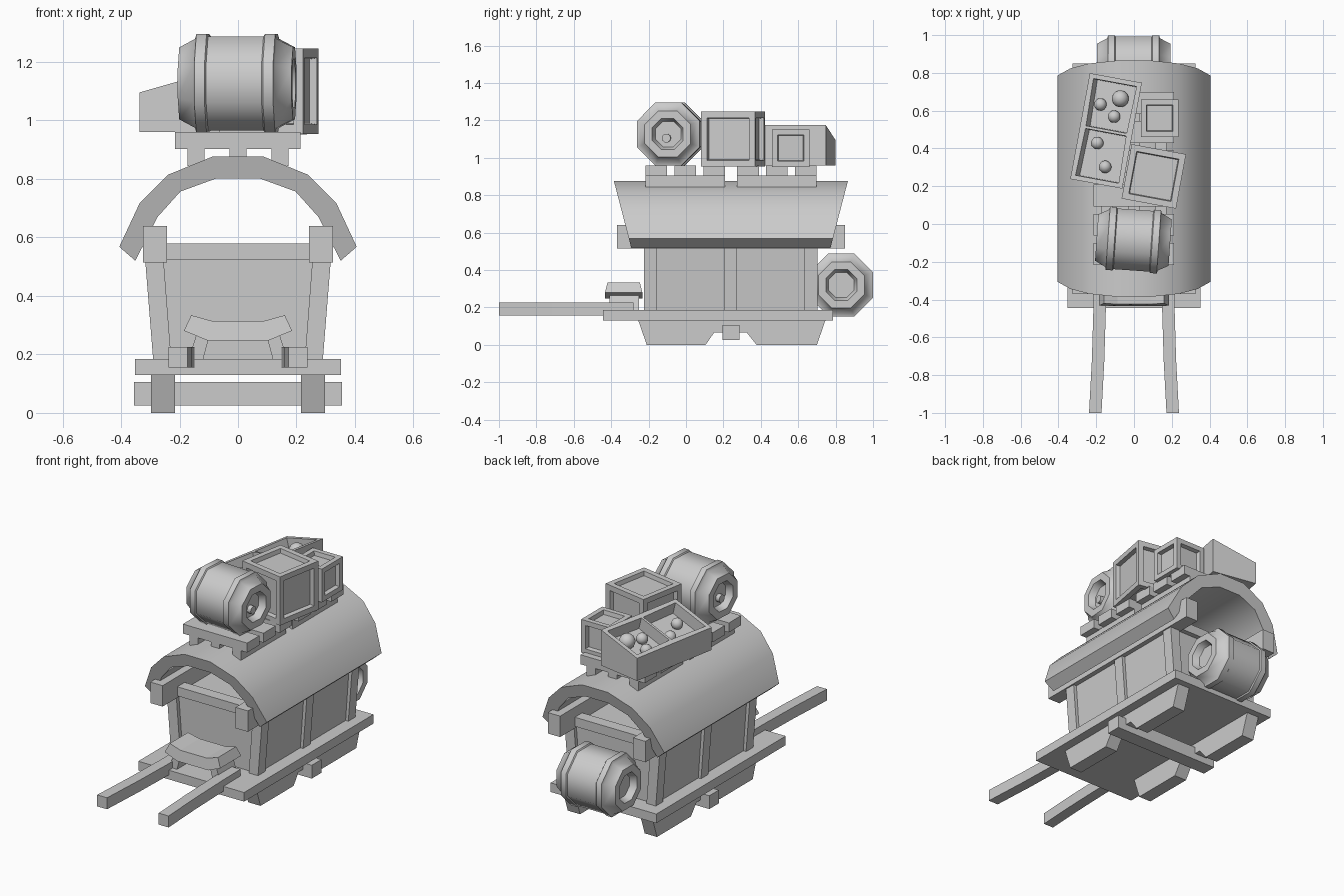
import bpy
import bmesh
import math
from mathutils import Vector

cube = bpy.data.objects.get("Cube")
if cube:
    bpy.data.objects.remove(cube, do_unlink=True)


def add_object(name, bm, location=(0, 0, 0), yaw=0, smooth=None):
    bmesh.ops.recalc_face_normals(bm, faces=bm.faces[:])
    mesh = bpy.data.meshes.new(name)
    bm.to_mesh(mesh)
    bm.free()
    obj = bpy.data.objects.new(name, mesh)
    bpy.context.collection.objects.link(obj)
    obj.location = location
    obj.rotation_euler.z = math.radians(yaw)
    if smooth:
        bpy.ops.object.select_all(action='DESELECT')
        obj.select_set(True)
        bpy.context.view_layer.objects.active = obj
        bpy.ops.object.shade_smooth_by_angle(angle=math.radians(smooth))
    return obj


def loft(rings):
    """Skin matching rings of points and cap both ends."""
    bm = bmesh.new()
    loops = [[bm.verts.new(p) for p in ring] for ring in rings]
    for a, b in zip(loops, loops[1:]):
        for i in range(len(a)):
            j = (i + 1) % len(a)
            bm.faces.new((a[i], a[j], b[j], b[i]))
    bm.faces.new(loops[0])
    bm.faces.new(loops[-1])
    bm.normal_update()
    return bm


def rect(x, y, z):
    return [(x[0], y[0], z), (x[1], y[0], z), (x[1], y[1], z), (x[0], y[1], z)]


def box(name, x, y, z):
    return add_object(name, loft([rect(x, y, z[0]), rect(x, y, z[1])]))


def mirrored(half):
    return half + [(-x, z) for x, z in reversed(half)]


def arch(name, outer, inner, y_mid, reach, smooth=None):
    """Curved slab along y; reach gives the half length at each height."""
    left_to_right = mirrored(outer)
    section = left_to_right + mirrored(inner)[::-1]
    rings = [[(x, y_mid + s * reach(z), z) for x, z in section] for s in (-1, 1)]
    add_object(name, loft(rings), smooth=smooth)


def barrel(name, location, yaw=0):
    half = [(.155, .068), (.195, .083), (.195, .123), (.14, .152),
            (.135, .168), (.1, .168), (.095, .161)]
    profile = half + [(-x, r) for x, r in reversed(half)]
    angles = [math.pi / 4 * (i + .5) for i in range(8)]
    grow = 1 / math.cos(math.pi / 8)
    rings = [[(x, r * grow * math.cos(a), r * grow * math.sin(a)) for a in angles]
             for x, r in profile]
    add_object(name, loft(rings), location, yaw, smooth=46)


def crate(name, size, border, location, yaw=0):
    bm = bmesh.new()
    bmesh.ops.create_cube(bm, size=size)
    faces = bm.faces[:]
    bmesh.ops.inset_individual(bm, faces=faces, thickness=border)
    bmesh.ops.inset_individual(bm, faces=faces, thickness=.006, depth=-.025)
    add_object(name, bm, location, yaw)


# Sledge base
box("deck", (-.352, .352), (-.445, .785), (.13, .185))
box("cross_beam", (-.355, .355), (.195, .285), (.025, .105))
runner = [(-.255, .13), (-.21, 0), (.105, 0), (.15, .065),
          (.325, .065), (.377, 0), (.7, 0), (.745, .13)]
for side, s in (("left", 1), ("right", -1)):
    add_object(side + "_runner",
               loft([[(s * x, y, z) for y, z in runner] for x in (.215, .297)]))

    # Pulling shafts
    path = [(.18, -.28), (.182, -.45), (.19, -.72), (.205, -1)]
    shaft = [[(s * x + dx, y, z) for dx, z in
              ((-.033, .156), (.033, .156), (.033, .225), (-.033, .225))]
             for x, y in path]
    add_object(side + "_shaft", loft(shaft))

    # Leaning posts
    for place, y in (("front", -.19), ("middle", .238), ("back", .668)):
        ys = (y - .034, y + .034)
        add_object(f"{side}_{place}_post",
                   loft([rect((s * .228, s * .29), ys, .18),
                         rect((s * .255, s * .318), ys, .53)]))

    # Roof rail
    box(side + "_roof_rail", (s * .243, s * .325), (-.37, .85), (.514, .64))

    # Seat legs
    ys = (-.41, -.25)
    add_object(side + "_seat_leg",
               loft([rect((s * .12, s * .17), ys, .18),
                     rect((s * .095, s * .14), ys, .275)]))

# Cabin
add_object("cabin_body", loft([rect((-.272, .272), (-.2, .68), .18),
                               rect((-.298, .298), (-.2, .68), .54)]))
for place, y in (("front", -.195), ("back", .675)):
    box(place + "_lintel", (-.255, .255), (y - .035, y + .035), (.525, .58))

# Curved roof and seat
arch("roof",
     [(-.406, .568), (-.337, .716), (-.238, .815), (-.086, .877)],
     [(-.351, .52), (-.275, .67), (-.197, .757), (-.074, .802)],
     .24, lambda z: .533 + (z - .52) * .26, smooth=30)
arch("seat",
     [(-.16, .334), (-.087, .314)], [(-.185, .281), (-.105, .248)],
     -.333, lambda z: .1 - max(0, z - .28) * .25)

# Roof pallets
for place, y in (("front", -.004), ("back", .486)):
    for i in (-1, 0, 1):
        box(f"{place}_pallet_bearer_{i + 2}", (i * .143 - .029, i * .143 + .029),
            (y - .213, y + .213), (.845, .906))
        mid = y + i * .155
        box(f"{place}_pallet_slat_{i + 2}", (-.215, .213),
            (mid - .058, mid + .058), (.903, .96))

# Barrels
barrel("roof_barrel", (-.003, -.085, 1.127), -4)
barrel("back_barrel", (-.002, .831, .32))
bm = bmesh.new()
bmesh.ops.create_cone(bm, cap_ends=True, segments=10, radius1=.024,
                      radius2=.024, depth=.36)
bmesh.ops.rotate(bm, verts=bm.verts[:],
                 matrix=Vector((0, 0, 1)).rotation_difference((1, 0, 0)).to_matrix())
add_object("barrel_bung", bm, (-.003, -.093, 1.105), -4, smooth=40)

# Crates
crate("large_crate", .293, .046, (.105, .252, 1.1), -10.5)
crate("small_crate", .2, .042, (.136, .56, 1.052))

# Sloping produce tray
TRAY, TURN = (-.148, .493, .96), -10.5


def tray_top(x):
    return .175 + .28 * x


rings = [[(-.14, y, 0), (.14, y, 0), (.14, y, tray_top(.14)), (-.14, y, tray_top(-.14))]
         for y in (-.285, 0, .285)]
bm = loft(rings)
bmesh.ops.recalc_face_normals(bm, faces=bm.faces[:])
tops = [f for f in bm.faces if f.normal.z > .9]
bmesh.ops.inset_region(bm, faces=tops, thickness=.025)
bmesh.ops.inset_individual(bm, faces=tops, thickness=.01)
bmesh.ops.inset_individual(bm, faces=tops, thickness=.004, depth=-.07)
add_object("produce_tray", bm, TRAY, TURN)

fruit = [(-.055, .132, .033), (.043, .181, .045), (.028, .082, .033),
         (-.034, -.072, .033), (.03, -.188, .033)]
for n, (x, y, r) in enumerate(fruit, 1):
    bm = bmesh.new()
    bmesh.ops.create_uvsphere(bm, u_segments=16, v_segments=10, radius=r)
    bmesh.ops.translate(bm, verts=bm.verts[:], vec=(x, y, tray_top(x) - .07 + r * .6))
    add_object(f"fruit_{n}", bm, TRAY, TURN, smooth=60)
